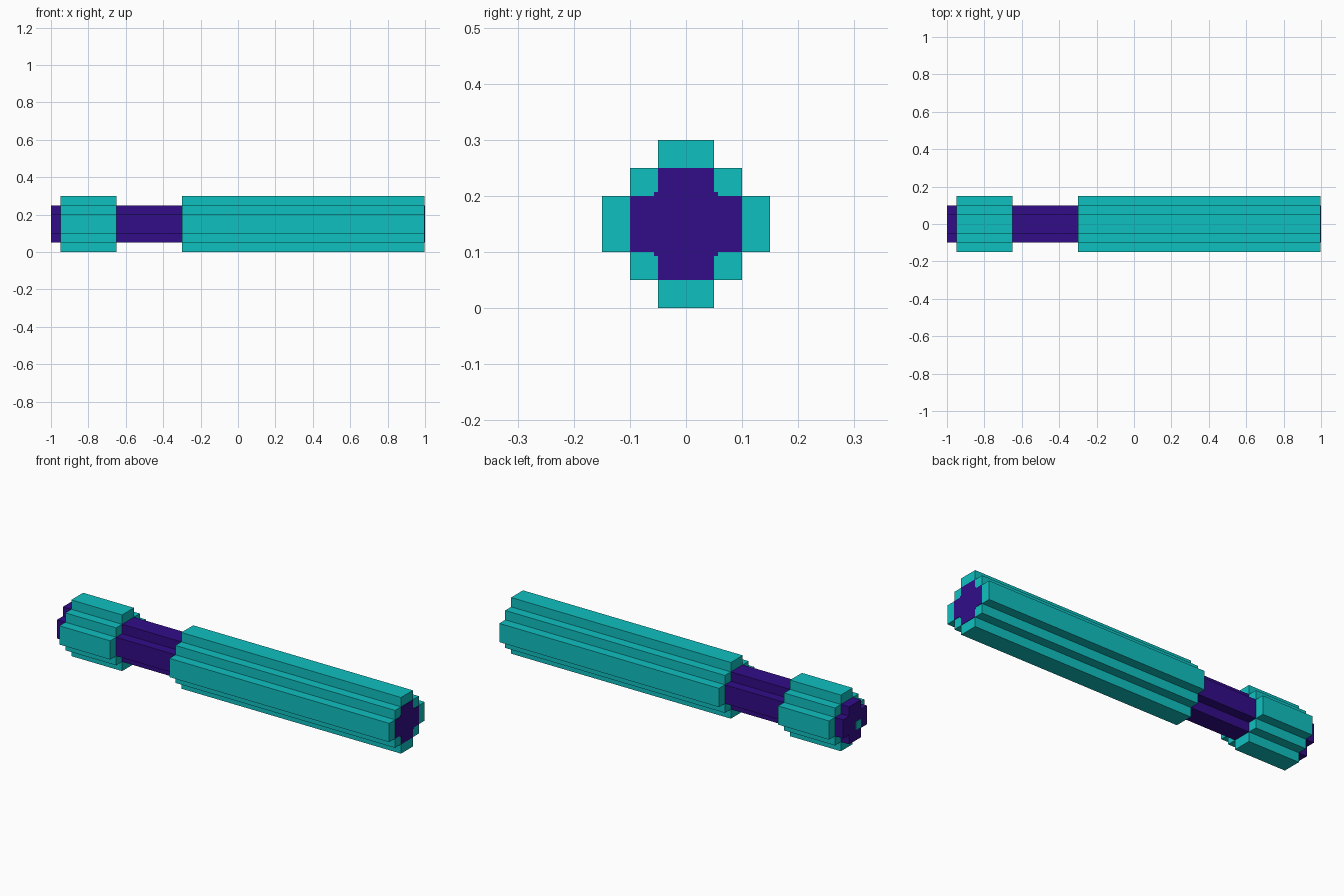
import bpy
import bmesh

cube = bpy.data.objects.get("Cube")
if cube:
    bpy.data.objects.remove(cube, do_unlink=True)

AXIS_Z = 0.15  # height of the long axis


def make_material(name, rgb):
    mat = bpy.data.materials.new(name)
    mat.use_nodes = True
    mat.diffuse_color = (*rgb, 1)
    mat.node_tree.nodes["Principled BSDF"].inputs["Base Color"].default_value = (*rgb, 1)
    return mat


teal = make_material("teal", (0.005, 0.53, 0.53))
purple = make_material("purple", (0.032, 0.004, 0.25))


def stepped_outline(corners):
    """Full stepped outline from the outer corners of one quadrant."""
    quarter = [corners[0]]
    for (y0, z0), (y1, z1) in zip(corners, corners[1:]):
        quarter += [(y1, z0), (y1, z1)]
    outline = []
    for _ in range(4):
        outline += quarter
        quarter = [(-z, y) for y, z in quarter]
    return outline


def bar(name, outline, x0, x1, mat, centre=(0, AXIS_Z)):
    """Extrude a y/z outline along x."""
    bm = bmesh.new()
    verts = [bm.verts.new((x0, y + centre[0], z + centre[1])) for y, z in outline]
    face = bm.faces.new(verts)
    moved = bmesh.ops.extrude_face_region(bm, geom=[face], use_keep_orig=True)["geom"]
    bmesh.ops.translate(bm, vec=(x1 - x0, 0, 0),
                        verts=[g for g in moved if isinstance(g, bmesh.types.BMVert)])
    bmesh.ops.recalc_face_normals(bm, faces=bm.faces)
    mesh = bpy.data.meshes.new(name)
    bm.to_mesh(mesh)
    bm.free()
    mesh.materials.append(mat)
    obj = bpy.data.objects.new(name, mesh)
    bpy.context.collection.objects.link(obj)
    return obj


sleeve = stepped_outline([(0.15, 0.05), (0.10, 0.10), (0.05, 0.15)])
core = stepped_outline([(0.10, 0.05), (0.05, 0.10)])
cap = stepped_outline([(0.10, 0.05), (0.057, 0.057), (0.05, 0.10)])
spot = stepped_outline([(0.022, 0.022)])

# Inner rod running the whole length
bar("core_rod", core, -0.999, 0.997, purple)

# Long and short outer sleeves
bar("long_sleeve", sleeve, -0.30, 0.998, teal)
bar("short_sleeve", sleeve, -0.95, -0.65, teal)

# Dark end marking and small end spot
bar("end_marking", cap, 0.995, 1.0, purple)
bar("end_spot", spot, -1.0, -0.997, teal, centre=(-0.027, 0.127))
